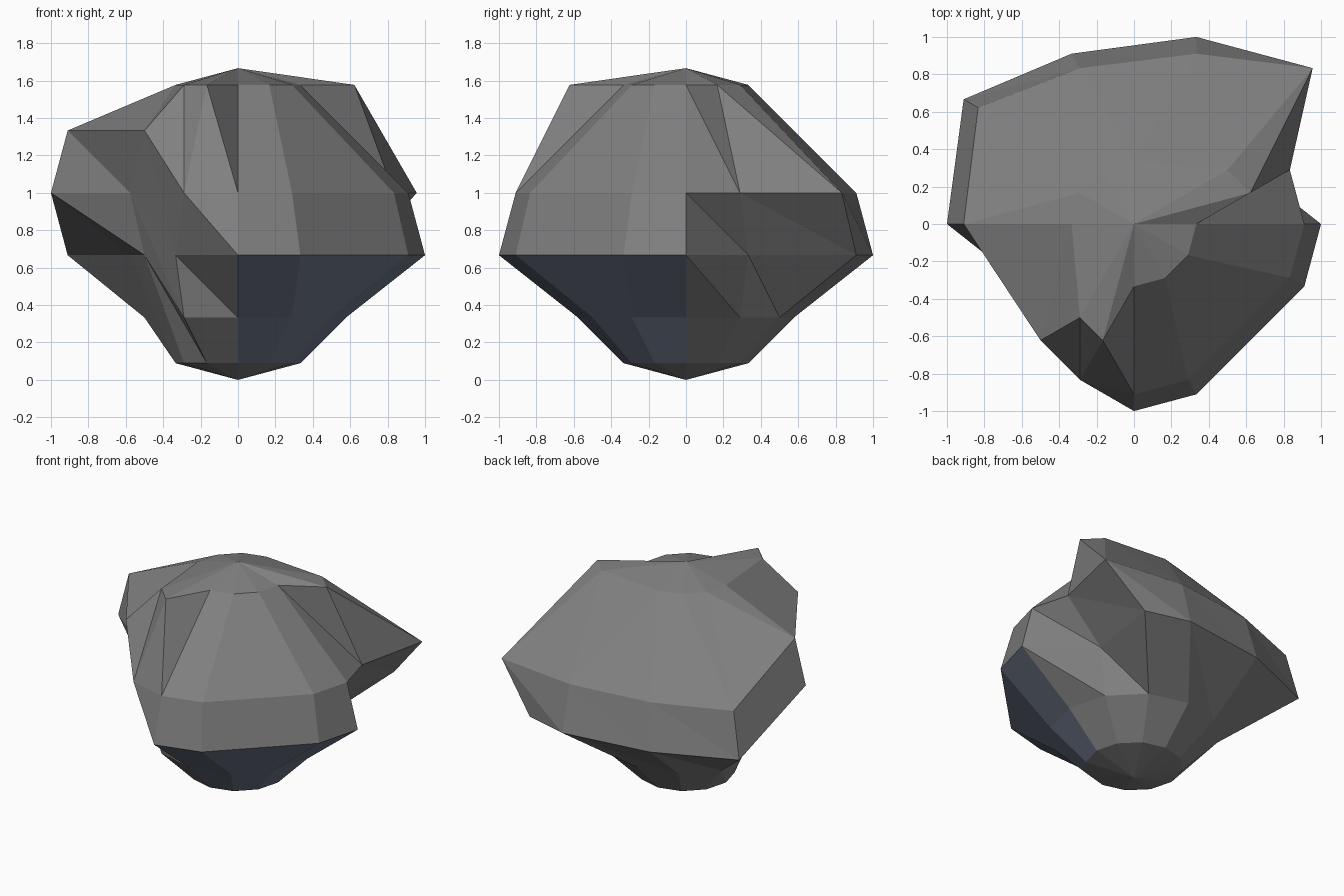
import bpy, bmesh, math
from mathutils import Vector

if "Cube" in bpy.data.objects:
    bpy.data.objects.remove(bpy.data.objects["Cube"])

U = 1 / 3          # one grid step; the rock is a sphere of radius 2 steps
SEG = 12

# Pulls in grid steps: (ring, first segment, last segment, shift).
# Rings count from the bottom pole, segment 0 is +x, 3 is +y, 6 is -x, 9 is -y.
PULLS = [
    (2, 6, 7, (0, 0, 1)),
    # widest ring
    (3, 0, 0, (1, 0, 0)), (3, 2, 3, (1, 1, 0)), (3, 4, 4, (0, 1, 0)),
    (3, 5, 5, (-1, 1, 0)), (3, 6, 6, (-1, 0, 1)), (3, 7, 7, (0, 0, 1)),
    (3, 9, 10, (0, -1, 0)), (3, 11, 11, (1, 0, 0)),
    # shoulder
    (4, 0, 1, (1, 0, 0)), (4, 2, 2, (2, 1, 0)), (4, 3, 3, (1, 1, 0)),
    (4, 4, 4, (0, 1, 0)), (4, 5, 5, (-1, 1, 0)), (4, 6, 6, (-1, 0, 1)),
    (4, 7, 7, (0, -1, 1)), (4, 8, 10, (0, -1, 0)), (4, 11, 11, (1, 0, 0)),
    # crown
    (5, 0, 11, (0, 0, 1)), (5, 1, 2, (1, 0, 0)), (5, 7, 8, (0, -1, 0)),
]


def material(name, colour):
    m = bpy.data.materials.new(name)
    m.diffuse_color = (*colour, 1)
    m.use_nodes = True
    m.node_tree.nodes["Principled BSDF"].inputs["Base Color"].default_value = m.diffuse_color
    return m


bm = bmesh.new()

# Sphere rings
rings = {}
for r in range(1, 6):
    a = math.radians(30 * r)
    rings[r] = []
    for k in range(SEG):
        t = 2 * math.pi * k / SEG
        rings[r].append(bm.verts.new(U * Vector((
            2 * math.sin(a) * math.cos(t),
            2 * math.sin(a) * math.sin(t),
            2 - 2 * math.cos(a)))))
bottom = bm.verts.new((0, 0, 0))
top = bm.verts.new((0, 0, 5 * U))

# Pull the lumps out
for r, first, last, shift in PULLS:
    for k in range(first, last + 1):
        rings[r][k].co += U * Vector(shift)

# Skin in triangles; the lower front right eighth is slate blue
for k in range(SEG):
    n = (k + 1) % SEG
    bm.faces.new((bottom, rings[1][n], rings[1][k]))
    bm.faces.new((top, rings[5][k], rings[5][n]))
    for r in range(1, 5):
        low, high = rings[r], rings[r + 1]
        for tri in ((low[k], low[n], high[k]), (low[n], high[n], high[k])):
            f = bm.faces.new(tri)
            f.material_index = 1 if k >= 9 and r < 3 else 0

mesh = bpy.data.meshes.new("rock")
bm.to_mesh(mesh)
bm.free()
mesh.materials.append(material("stone grey", (0.216, 0.216, 0.216)))
mesh.materials.append(material("slate blue", (0.15, 0.178, 0.24)))
rock = bpy.data.objects.new("rock", mesh)
bpy.context.collection.objects.link(rock)
